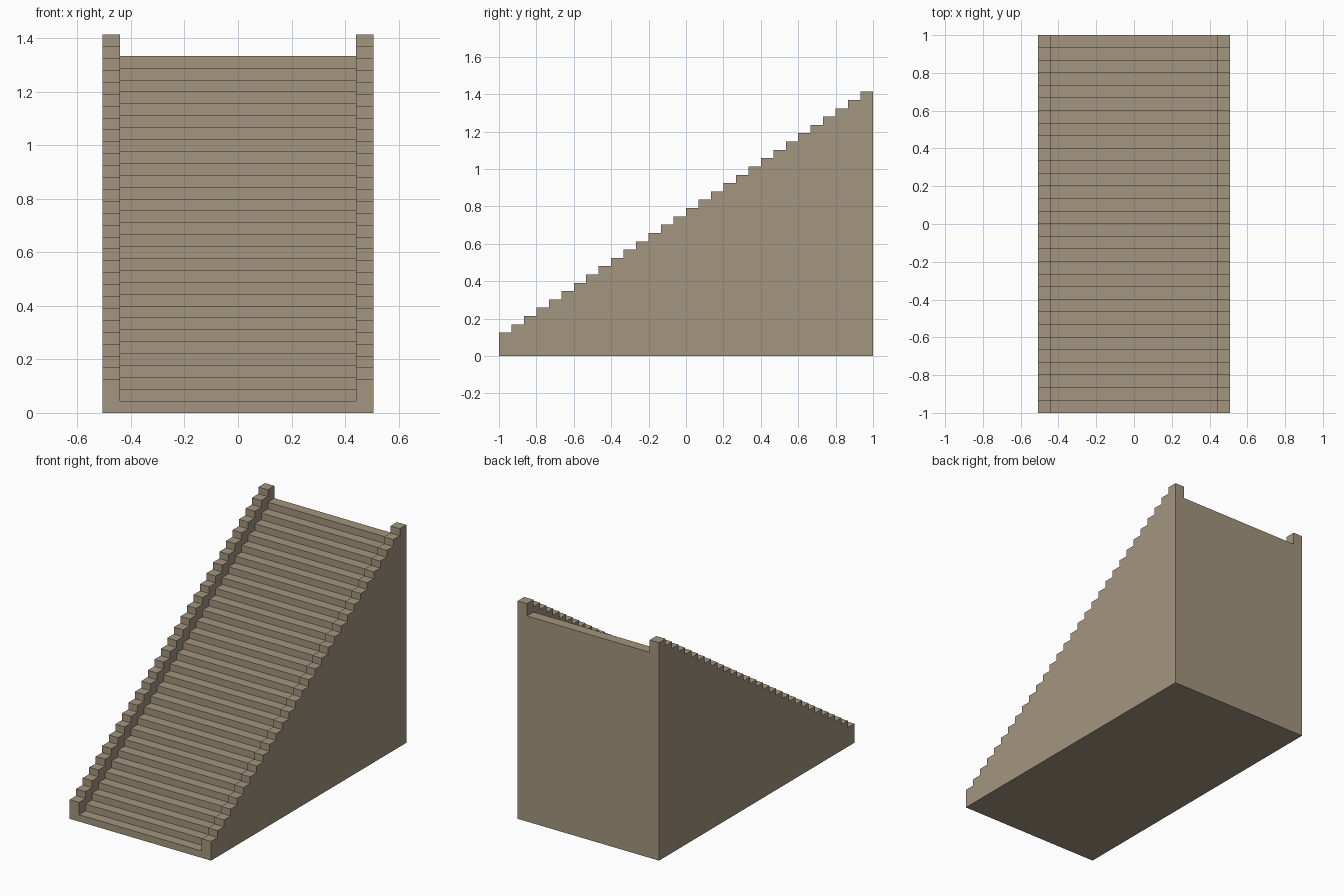
import bpy
import bmesh

STEPS = 30
DEPTH = 2.0 / STEPS
RISE = 1.333 / STEPS
INNER, OUTER = 0.44, 0.507
CURB = 0.08

old = bpy.data.objects.get("Cube")
if old:
    bpy.data.objects.remove(old, do_unlink=True)

# Single stone colour
stone = bpy.data.materials.new("sandstone")
stone.use_nodes = True
colour = (0.37, 0.30, 0.21, 1)
stone.diffuse_color = colour
stone.node_tree.nodes["Principled BSDF"].inputs["Base Color"].default_value = colour


def stepped_block(name, x0, x1, lift):
    """Extrude a stair profile sideways from x0 to x1, raised by lift."""
    profile = [(-1, 0)]
    for i in range(STEPS):
        top = (i + 1) * RISE + lift
        profile += [(-1 + i * DEPTH, top), (-1 + (i + 1) * DEPTH, top)]
    profile.append((1, 0))
    bm = bmesh.new()
    face = bm.faces.new([bm.verts.new((x0, y, z)) for y, z in profile])
    result = bmesh.ops.extrude_face_region(bm, geom=[face])
    moved = [g for g in result["geom"] if isinstance(g, bmesh.types.BMVert)]
    bmesh.ops.translate(bm, verts=moved, vec=(x1 - x0, 0, 0))
    bmesh.ops.recalc_face_normals(bm, faces=bm.faces)
    mesh = bpy.data.meshes.new(name)
    bm.to_mesh(mesh)
    bm.free()
    mesh.materials.append(stone)
    obj = bpy.data.objects.new(name, mesh)
    bpy.context.collection.objects.link(obj)


# Flight of steps between two raised stepped side walls
stepped_block("stair_flight", -INNER, INNER, 0)
stepped_block("left_side_wall", INNER, OUTER, CURB)
stepped_block("right_side_wall", -OUTER, -INNER, CURB)
